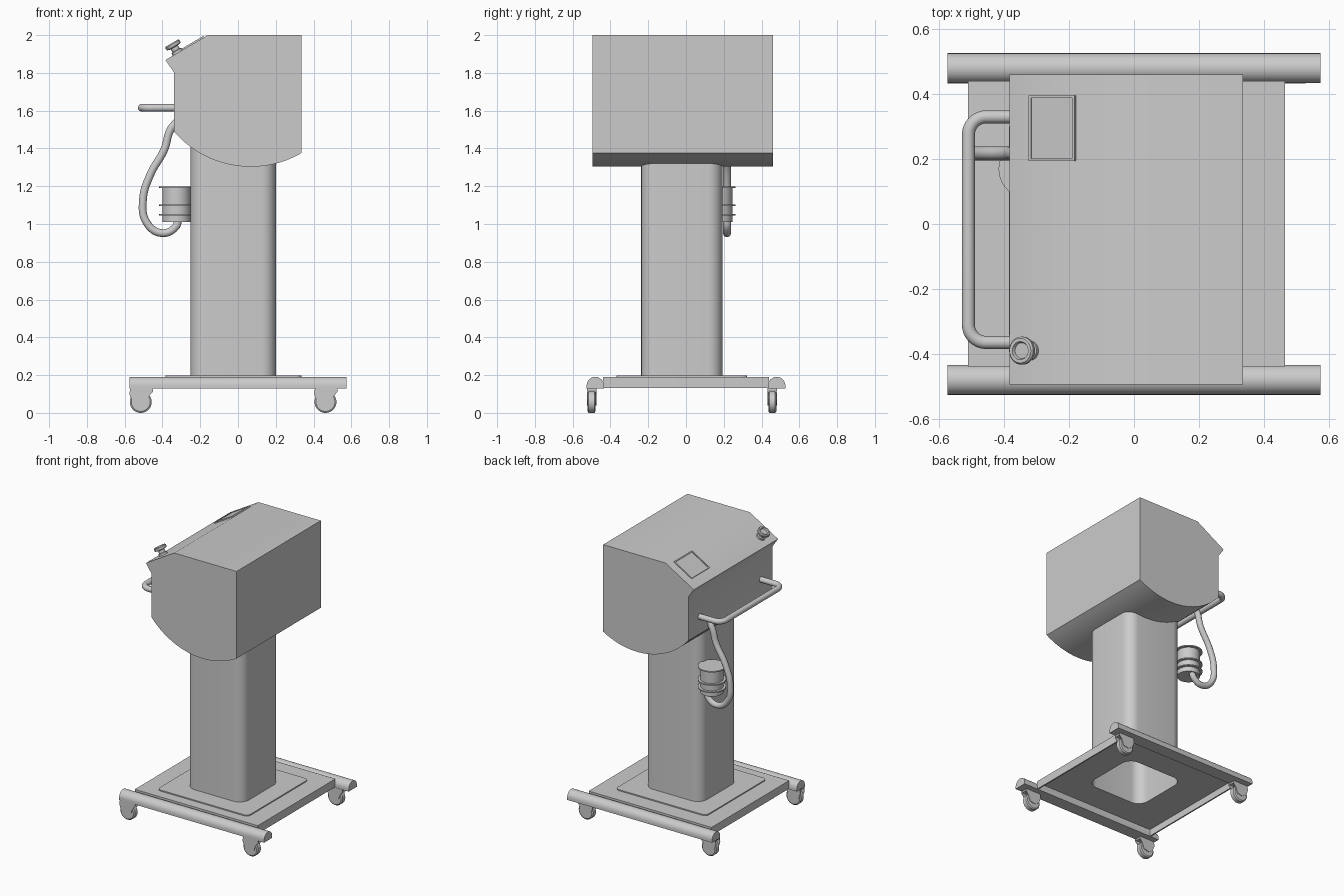
import bpy, bmesh, math
from mathutils import Vector, Matrix

if "Cube" in bpy.data.objects:
    bpy.data.objects.remove(bpy.data.objects["Cube"])

SLOPE = math.atan2(0.132, 0.224)          # tilt of the control panel
TILT = Matrix.Rotation(-SLOPE, 4, 'Y')


def finish(name, bm, mat=None, angle=35):
    bmesh.ops.recalc_face_normals(bm, faces=bm.faces[:])
    me = bpy.data.meshes.new(name)
    bm.to_mesh(me)
    bm.free()
    if mat:
        me.transform(mat)
    ob = bpy.data.objects.new(name, me)
    bpy.context.collection.objects.link(ob)
    bpy.ops.object.select_all(action='DESELECT')
    ob.select_set(True)
    bpy.context.view_layer.objects.active = ob
    bpy.ops.object.shade_smooth_by_angle(angle=math.radians(angle))
    return ob


def loft(name, rings, close=False, caps=False, mat=None):
    """Skin a list of closed rings with equal point counts."""
    bm = bmesh.new()
    vs = [[bm.verts.new(p) for p in r] for r in rings]
    pairs = list(zip(vs, vs[1:])) + ([(vs[-1], vs[0])] if close else [])
    for a, b in pairs:
        n = len(a)
        for i in range(n):
            bm.faces.new((a[i], a[(i + 1) % n], b[(i + 1) % n], b[i]))
    if caps:
        bm.faces.new(vs[0])
        bm.faces.new(vs[-1])
    return finish(name, bm, mat)


def prism_y(name, pts, y0, y1):
    return loft(name, [[(x, y, z) for x, z in pts] for y in (y0, y1)], caps=True)


def prism_x(name, pts, x0, x1):
    return loft(name, [[(x, y, z) for y, z in pts] for x in (x0, x1)], caps=True)


def lathe(name, prof, mat, n=40):
    rings = [[(r * math.cos(2 * math.pi * i / n), r * math.sin(2 * math.pi * i / n), z)
              for i in range(n)] for r, z in prof]
    return loft(name, rings, caps=True, mat=mat)


def rrect(hx, hy, r, z, cx=-0.025, cy=-0.022, n=8):
    pts = []
    for k, (sx, sy) in enumerate(((1, 1), (-1, 1), (-1, -1), (1, -1))):
        for i in range(n + 1):
            a = math.pi / 2 * (k + i / n)
            pts.append((cx + sx * (hx - r) + r * math.cos(a),
                        cy + sy * (hy - r) + r * math.sin(a), z))
    return pts


def box(name, size, mat):
    bm = bmesh.new()
    bmesh.ops.create_cube(bm, size=1, matrix=mat @ Matrix.Diagonal((*size, 1)))
    return finish(name, bm)


def tube(name, pts, r, smooth):
    cu = bpy.data.curves.new(name, 'CURVE')
    cu.dimensions = '3D'
    cu.bevel_depth = r
    cu.bevel_resolution = 5
    cu.use_fill_caps = True
    if smooth:
        sp = cu.splines.new('BEZIER')
        sp.bezier_points.add(len(pts) - 1)
        for b, p in zip(sp.bezier_points, pts):
            b.co = p
            b.handle_left_type = b.handle_right_type = 'AUTO'
        sp.resolution_u = 8
    else:
        sp = cu.splines.new('POLY')
        sp.points.add(len(pts) - 1)
        for b, p in zip(sp.points, pts):
            b.co = (*p, 1)
        sp.use_smooth = True
    ob = bpy.data.objects.new(name, cu)
    bpy.context.collection.objects.link(ob)
    return ob


# Head housing: flat sides, sloped panel with lip, circular-arc belly
ax, az, R = 0.067, 1.838, 0.535
belly = []
for i in range(25):
    x = 0.335 - 0.675 * i / 24
    belly.append((x, az - math.sqrt(R * R - (x - ax) ** 2)))
prism_y("head_housing", belly + [(-0.34, 1.804), (-0.384, 1.868), (-0.16, 2.0), (0.335, 2.0)],
        -0.495, 0.46)

# Display frame and glass on the sloped panel
screen = Matrix.Translation((-0.25, 0.295, 1.947)) @ TILT
box("screen_glass", (0.16, 0.2, 0.006), screen)
for s in (-1, 1):
    box("screen_frame_side", (0.163, 0.008, 0.016), screen @ Matrix.Translation((0, s * 0.097, 0)))
    box("screen_frame_end", (0.008, 0.2, 0.016), screen @ Matrix.Translation((s * 0.078, 0, 0)))

# Mushroom push button
lathe("push_button", [(0.03, -0.01), (0.03, 0.012), (0.022, 0.016), (0.022, 0.034), (0.04, 0.038),
                      (0.043, 0.044), (0.043, 0.054), (0.038, 0.06), (0.028, 0.06), (0.024, 0.05)],
      Matrix.Translation((-0.32, -0.39, 1.906)) @ TILT)

# Push handle
r = 0.055
path = [(-0.33, 0.33, 1.615)]
for cy, a0 in ((0.33 - r, 90), (-0.365 + r, 180)):
    for i in range(9):
        a = math.radians(a0 + 90 * i / 8)
        path.append((-0.51 + r + r * math.cos(a), cy + r * math.sin(a), 1.615))
path.append((-0.33, -0.365, 1.615))
tube("push_handle", path, 0.02, False)

# Column
loft("column", [rrect(0.226, 0.215, 0.075, z) for z in (0.197, 1.42)])

# Base tray with raised pad and open centre, lofted as one closed shell
b = dict(cx=-0.023, cy=0.0)
loft("base_tray", [rrect(0.488, 0.44, 0.003, 0.132, **b), rrect(0.488, 0.44, 0.003, 0.19, **b),
                   rrect(0.36, 0.345, 0.03, 0.19), rrect(0.36, 0.345, 0.03, 0.198),
                   rrect(0.226, 0.215, 0.075, 0.198), rrect(0.226, 0.215, 0.075, 0.18),
                   rrect(0.478, 0.435, 0.003, 0.18, **b), rrect(0.478, 0.435, 0.003, 0.132, **b)],
     close=True)

# Domed side rails
for s in (-1, 1):
    dome = [(s * 0.48 + 0.046 * math.cos(math.pi * i / 16), 0.145 + 0.046 * math.sin(math.pi * i / 16))
            for i in range(17)]
    prism_x("side_rail", [(s * 0.48 + 0.046, 0.13)] + dome + [(s * 0.48 - 0.046, 0.13)], -0.575, 0.575)

# Casters
cheek = [(-0.055, 0.132), (0.065, 0.132), (0.064, 0.112), (0.045, 0.09), (0.03, 0.05),
         (-0.01, 0.04), (-0.045, 0.06), (-0.06, 0.1)]
for x in (-0.515, 0.463):
    for y in (-0.5, 0.457):
        lathe("caster_wheel", [(0.05, -0.021), (0.058, -0.015), (0.058, 0.015), (0.05, 0.021)],
              Matrix.Translation((x, y, 0.058)) @ Matrix.Rotation(math.pi / 2, 4, 'X'))
        pts = [(x + px, pz) for px, pz in cheek]
        for s in (-1, 1):
            prism_y("caster_cheek", pts, y + s * 0.023 - 0.002, y + s * 0.023 + 0.002)
        box("caster_top", (0.11, 0.045, 0.014), Matrix.Translation((x + 0.005, y, 0.125)))

# Probe holder with flanges
at = Matrix.Translation((-0.325, 0.17, 0))
lathe("probe_holder", [(0.075, 1.01), (0.075, 1.195)], at)
for z in (1.195, 1.1, 1.048):
    lathe("holder_flange", [(0.092, z - 0.004), (0.092, z + 0.004)], at)

# Hose
hose = [(-0.325, 1.54), (-0.357, 1.50), (-0.39, 1.395), (-0.465, 1.26), (-0.503, 1.13),
        (-0.485, 1.01), (-0.405, 0.952), (-0.33, 0.985), (-0.315, 1.03)]
tube("hose", [(x, 0.217, z) for x, z in hose], 0.021, True)
